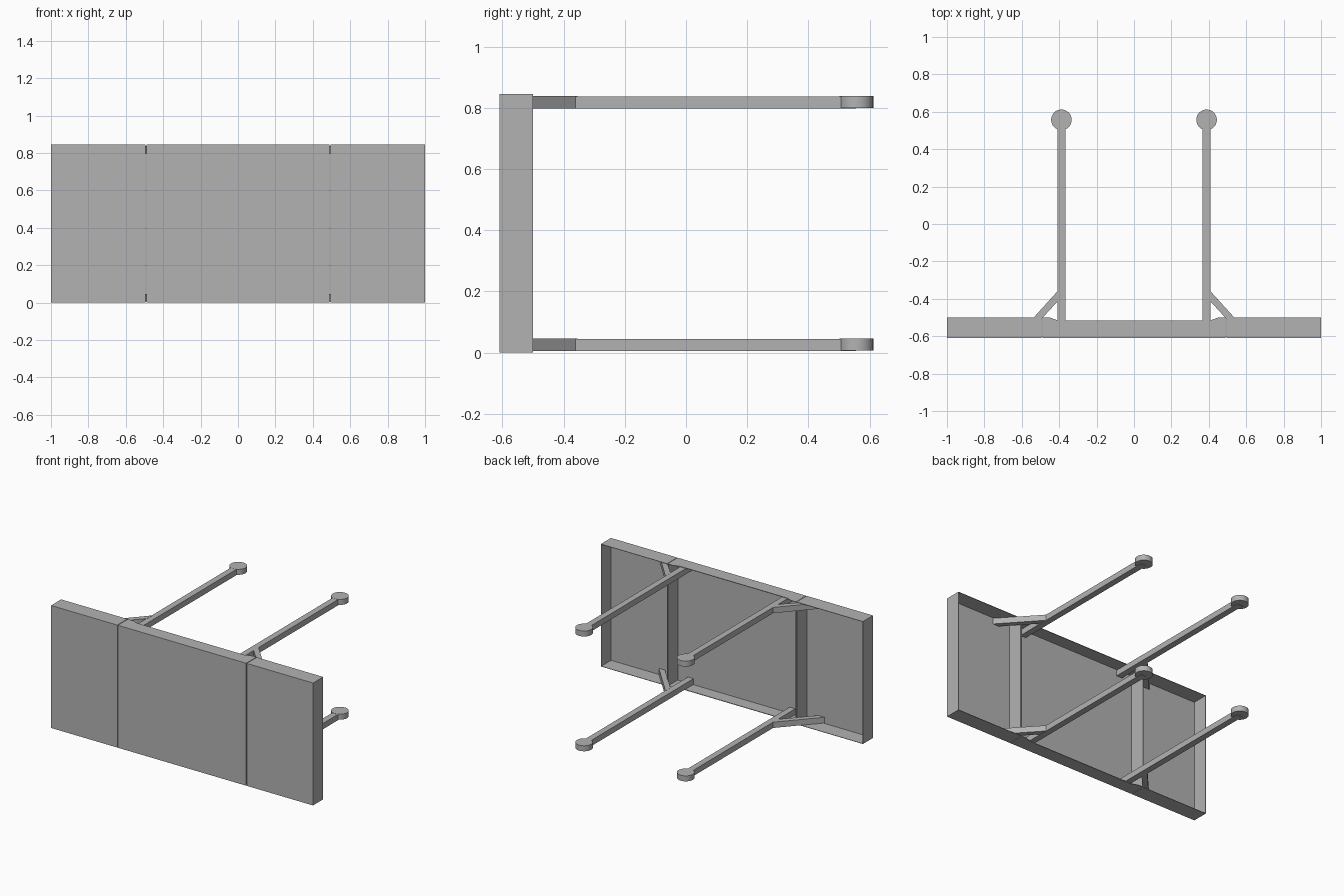
import bpy
import bmesh
from math import radians

cube = bpy.data.objects.get("Cube")
if cube:
    bpy.data.objects.remove(cube, do_unlink=True)

GREY = (0.45, 0.45, 0.45, 1)
grey = bpy.data.materials.new("plain grey")
grey.use_nodes = True
grey.diffuse_color = GREY
grey.node_tree.nodes["Principled BSDF"].inputs["Base Color"].default_value = GREY

FRONT, BACK, HEIGHT = -0.61, -0.5, 0.845


def prism(name, outline, z0, z1, open_back=False):
    """Extrude an xy outline upward; optionally make it a thin tray open at the back."""
    bm = bmesh.new()
    base = bm.faces.new([bm.verts.new((x, y, z0)) for x, y in outline])
    top = bmesh.ops.extrude_face_region(bm, geom=[base])["geom"]
    bmesh.ops.translate(bm, vec=(0, 0, z1 - z0),
                        verts=[v for v in top if isinstance(v, bmesh.types.BMVert)])
    bmesh.ops.recalc_face_normals(bm, faces=bm.faces[:])
    if open_back:
        bm.normal_update()
        bmesh.ops.delete(bm, geom=[f for f in bm.faces if f.normal.y > 0.5], context="FACES")
    mesh = bpy.data.meshes.new(name)
    bm.to_mesh(mesh)
    bm.free()
    mesh.materials.append(grey)
    obj = bpy.data.objects.new(name, mesh)
    bpy.context.collection.objects.link(obj)
    if open_back:
        solid = obj.modifiers.new("sheet thickness", "SOLIDIFY")
        solid.thickness = 0.004
        solid.offset = -1
    return obj


# Centre panel: hollow tray whose rim rises near the seams
rim = [(0.49, BACK), (0.45, BACK), (0.41, -0.515)]
prism("centre_panel",
      [(-0.49, FRONT), (0.49, FRONT)] + rim + [(-x, y) for x, y in reversed(rim)],
      0, HEIGHT, open_back=True)

for side, s in (("left", 1), ("right", -1)):
    # Side panels: plain hollow trays
    prism(side + "_panel",
          [(s * 0.494, FRONT), (s, FRONT), (s, BACK), (s * 0.494, BACK)],
          0, HEIGHT, open_back=True)

    for level, z in (("lower", 0.005), ("upper", 0.797)):
        tag = f"{level}_{side}_"
        # Leg running back from the panel
        prism(tag + "leg",
              [(s * 0.367, -0.606), (s * 0.41, -0.606), (s * 0.41, 0.555), (s * 0.367, 0.555)],
              z, z + 0.04)
        # Diagonal brace reaching into the side panel
        prism(tag + "brace",
              [(s * 0.405, -0.355), (s * 0.405, -0.41), (s * 0.585, -0.606), (s * 0.632, -0.606)],
              z + 0.001, z + 0.041)
        # Round foot
        bpy.ops.mesh.primitive_cylinder_add(vertices=32, radius=0.055, depth=0.038,
                                            location=(s * 0.388, 0.557, z + 0.022))
        foot = bpy.context.object
        foot.name = tag + "foot"
        foot.data.materials.append(grey)
        bpy.ops.object.shade_smooth_by_angle(angle=radians(30))
